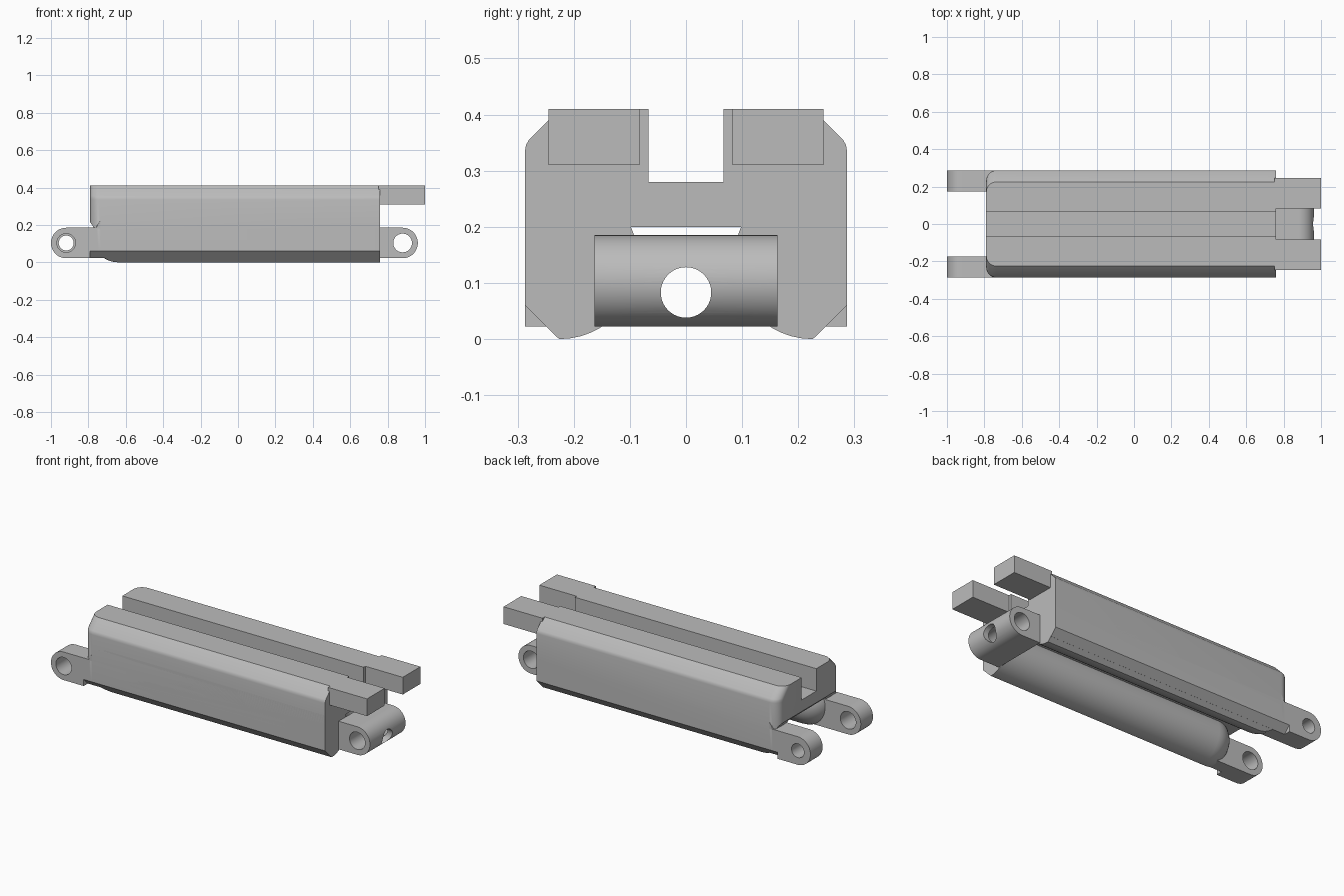
import bpy, bmesh
from math import pi, cos, sin, sqrt
from mathutils import Vector

cube = bpy.data.objects.get("Cube")
if cube:
    bpy.data.objects.remove(cube)

grey = bpy.data.materials.new("plain_grey")
grey.use_nodes = True
grey.diffuse_color = (0.5, 0.5, 0.5, 1)
grey.node_tree.nodes["Principled BSDF"].inputs["Base Color"].default_value = (0.5, 0.5, 0.5, 1)


def finish(name, bm):
    bmesh.ops.remove_doubles(bm, verts=bm.verts, dist=1e-5)
    bmesh.ops.recalc_face_normals(bm, faces=bm.faces)
    mesh = bpy.data.meshes.new(name)
    bm.to_mesh(mesh)
    bm.free()
    mesh.materials.append(grey)
    obj = bpy.data.objects.new(name, mesh)
    bpy.context.collection.objects.link(obj)
    return obj


def loft(name, rings):
    """Skin a list of closed rings and cap both ends."""
    bm = bmesh.new()
    loops = [[bm.verts.new(p) for p in ring] for ring in rings]
    n = len(loops[0])
    for a, b in zip(loops, loops[1:]):
        for i in range(n):
            j = (i + 1) % n
            bm.faces.new((a[i], a[j], b[j], b[i]))
    bm.faces.new(loops[0])
    bm.faces.new(loops[-1])
    return finish(name, bm)


def prism_x(name, pts, a, b):
    return loft(name, [[(x, y, z) for y, z in pts] for x in (a, b)])


def prism_y(name, pts, a, b):
    return loft(name, [[(x, y, z) for x, z in pts] for y in (a, b)])


def arc(cx, cz, r, start, end, n=24):
    return [(cx + r * cos(start + (end - start) * i / n),
             cz + r * sin(start + (end - start) * i / n)) for i in range(n + 1)]


def circle(cx, cz, r):
    return arc(cx, cz, r, 0, 2 * pi, 40)[:-1]


def boolean(obj, cutter, operation="DIFFERENCE"):
    mod = obj.modifiers.new("cut", "BOOLEAN")
    mod.operation, mod.object, mod.solver = operation, cutter, "EXACT"
    graph = bpy.context.evaluated_depsgraph_get()
    mesh = bpy.data.meshes.new_from_object(obj.evaluated_get(graph))
    obj.modifiers.clear()
    obj.data = mesh
    bpy.data.objects.remove(cutter)


def smooth(obj):
    bpy.ops.object.select_all(action="DESELECT")
    obj.select_set(True)
    bpy.context.view_layer.objects.active = obj
    bpy.ops.object.shade_smooth_by_angle(angle=0.5)


BACK, FRONT = -0.79, 0.76
PIN_Z, LUG_R = 0.1035, 0.0815
ROUND = 0.055

# Main housing: half section, flagged where the end corner rounds inward
half = [(0.175, 0.2, 0), (0.175, 0.022, 0), (0.249, 0.022, 0), (0.287, 0.06, 0),
        (0.287, 0.18, 0), (0.287, 0.184, 1), (0.287, 0.335, 1), (0.285, 0.346, 1),
        (0.28, 0.355, 1), (0.225, 0.41, 1), (0.067, 0.41, 0), (0.067, 0.28, 0)]
rings = []
stations = [BACK + ROUND * (1 - cos(i * pi / 16)) for i in range(9)] + [FRONT]
for x in stations:
    t = max(0, BACK + ROUND - x)
    inset = ROUND - sqrt(max(0, ROUND ** 2 - t ** 2))
    side = [(y - inset * f, z) for y, z, f in half]
    rings.append([(x, y, z) for y, z in side] + [(x, -y, z) for y, z in reversed(side)])
housing = loft("housing", rings)
# Curved clearance above the hinge lugs
swing = arc(-0.92, PIN_Z, 0.17, 0.5, pi - 0.5)
boolean(housing, prism_y("clearance_cutter", swing, -0.4, 0.4))
smooth(housing)

for s, label in ((1, "left"), (-1, "right")):
    # Rounded underside tube with a domed end, trimmed to the housing sides
    bm = bmesh.new()
    outline = [(FRONT, 0), (FRONT, 0.14)] + arc(-0.64, 0, 0.14, pi / 2, pi, 12)
    verts = [bm.verts.new((x, 0, r)) for x, r in outline]
    edges = [bm.edges.new(pair) for pair in zip(verts, verts[1:])]
    bmesh.ops.spin(bm, geom=verts + edges, cent=(0, 0, 0), axis=(1, 0, 0),
                   angle=2 * pi, steps=48)
    bmesh.ops.translate(bm, verts=bm.verts, vec=Vector((0, s * 0.225, 0.14)))
    tube = finish(label + "_underside_tube", bm)
    limits = [(0, -0.1), (0.125, -0.1), (0.287, 0.06), (0.287, 0.275), (0, 0.275)]
    trim = prism_x("trim_block", [(s * y, z) for y, z in limits], -0.9, 0.9)
    boolean(tube, trim, "INTERSECT")
    smooth(tube)

    # Hinge lug with pin hole
    shape = arc(-0.9185, PIN_Z, LUG_R, pi / 2, 1.5 * pi)
    shape += [(BACK, 0.022), (BACK, 0.06), (-0.74, 0.06), (-0.74, 0.185)]
    lug = prism_y(label + "_hinge_lug", shape, s * 0.175, s * 0.287)
    bore = 0.04 if s > 0 else 0.05
    boolean(lug, prism_y("pin_cutter", circle(-0.9185, PIN_Z, bore), -0.4, 0.4))
    smooth(lug)

    # Square prong on the top
    prism_x(label + "_prong", [(s * y, z) for y, z in
            ((0.083, 0.31), (0.245, 0.31), (0.245, 0.41), (0.083, 0.41))], FRONT - 0.01, 1.0)

# Hinge barrel with cross pin hole and lengthwise hole
shape = arc(0.88, PIN_Z, LUG_R, -pi / 2, pi / 2, 32) + [(FRONT, 0.185), (FRONT, 0.022)]
barrel = prism_y("hinge_barrel", shape, -0.163, 0.163)
boolean(barrel, prism_y("pin_cutter", circle(0.88, PIN_Z, 0.05), -0.4, 0.4))
boolean(barrel, prism_x("bore_cutter", circle(0, 0.083, 0.045), 0.6, 1.1))
smooth(barrel)
